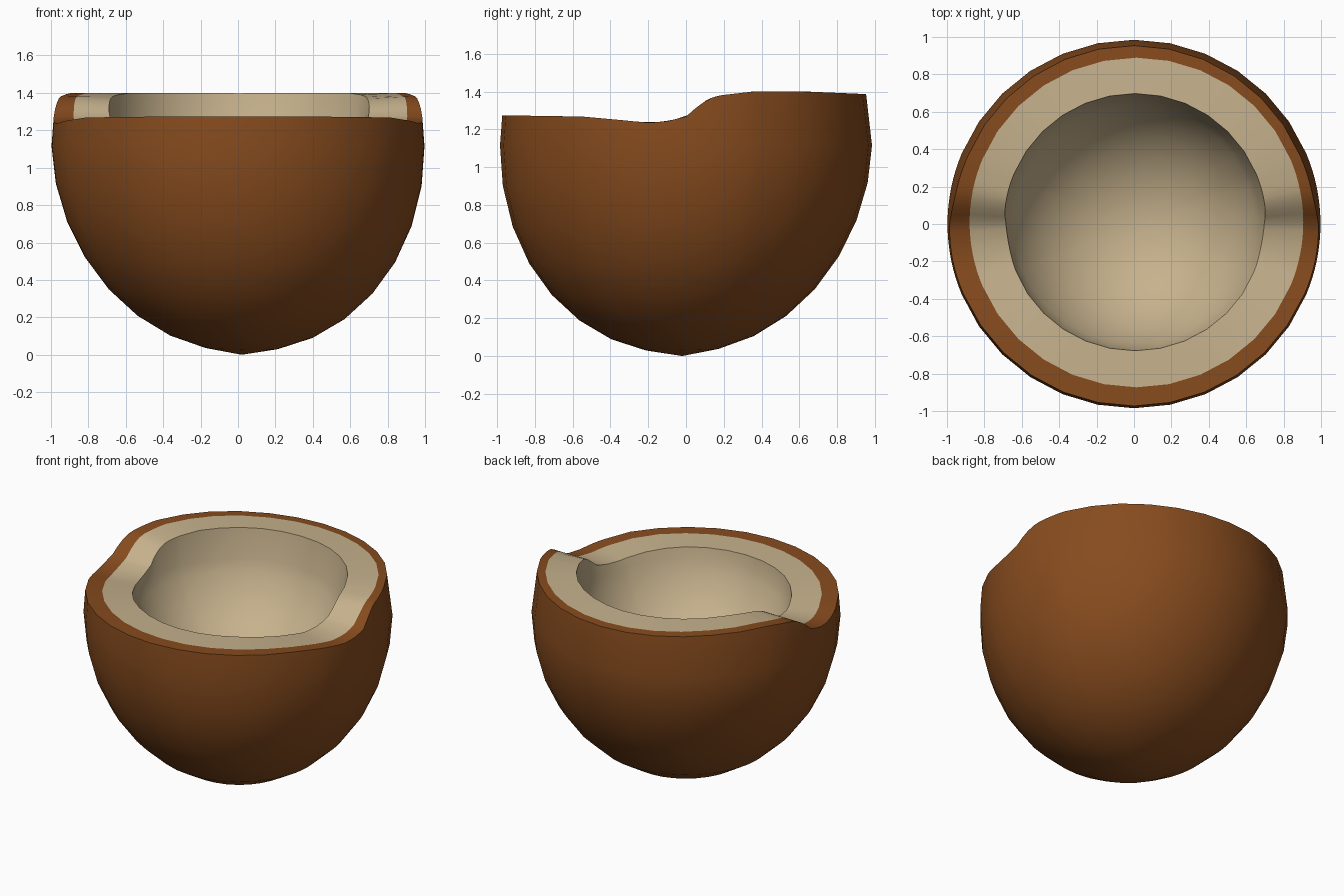
import bpy, bmesh, math

if "Cube" in bpy.data.objects:
    bpy.data.objects.remove(bpy.data.objects["Cube"])

# rim height along y: low front half, step up to the back half
RIM = [(-1.0, 1.275), (-0.55, 1.268), (-0.35, 1.25), (-0.2, 1.235), (-0.1, 1.243),
       (0.0, 1.268), (0.05, 1.312), (0.12, 1.363), (0.18, 1.38), (0.35, 1.40),
       (0.65, 1.40), (1.0, 1.385)]
ZC = 1.115          # height of the widest ring
HOLLOW_R, HOLLOW_Z = 0.70, 1.38   # hemispherical hollow


def rim_z(y):
    y = max(-1.0, min(1.0, y))
    for (a, za), (b, zb) in zip(RIM, RIM[1:]):
        if y <= b:
            return za + (zb - za) * (y - a) / (b - a)
    return RIM[-1][1]


# 32 sides, with finer columns around the two steps
STEP = math.tau / 32
ANGLES = []
for k in range(32):
    near = k in (0, 1, 14, 15, 16, 17, 30, 31)
    ANGLES += [STEP * (k + j / 4) for j in range(4)] if near else [STEP * k]


def uneven(x, y, z):
    """Slight natural unevenness of the lower shell."""
    f = max(0.0, 1 - z / ZC)
    return x + 0.02 * f, y - 0.02 * f, z + 0.012 * (z < 1) + (0.022 * y - 0.016 * x) * min(1, 2 * f)


def ring(bm, r, z, cx=0.0, cy=0.0):
    """Ring of vertices; z=None follows the stepped rim, r may depend on z."""
    out = []
    for a in ANGLES:
        rad = r(rim_z(0.97 * math.sin(a))) if callable(r) else r
        x, y = cx + rad * math.cos(a), cy + 0.988 * rad * math.sin(a)
        out.append(bm.verts.new((x, y, rim_z(y) if z is None else z)))
    return out


def build(name, pole_z, rings, mat, warp=False):
    bm = bmesh.new()
    loops = [ring(bm, *r) for r in rings]
    pole = bm.verts.new((0, 0, pole_z))
    n = len(ANGLES)
    for i in range(n):
        j = (i + 1) % n
        bm.faces.new((pole, loops[0][j], loops[0][i]))
        for lo, hi in zip(loops, loops[1:]):
            bm.faces.new((lo[i], lo[j], hi[j], hi[i]))
    if warp:
        for v in [pole] + [v for loop in loops[:-2] for v in loop]:
            v.co = uneven(*v.co)
        pole.co.z = 0.0
    me = bpy.data.meshes.new(name)
    bm.to_mesh(me)
    bm.free()
    ob = bpy.data.objects.new(name, me)
    bpy.context.collection.objects.link(ob)
    me.materials.append(mat)
    bpy.ops.object.select_all(action='DESELECT')
    ob.select_set(True)
    bpy.context.view_layer.objects.active = ob
    bpy.ops.object.shade_smooth_by_angle(angle=math.radians(35))
    return ob


def material(name, col):
    m = bpy.data.materials.new(name)
    m.diffuse_color = (*col, 1)
    m.use_nodes = True
    m.node_tree.nodes["Principled BSDF"].inputs["Base Color"].default_value = m.diffuse_color
    return m


brown = material("husk brown", (0.24, 0.071, 0.013))
cream = material("flesh cream", (0.565, 0.443, 0.265))

EDGE = (0.892, None, 0.013, 0.008)     # where brown rim meets cream rim


def husk_r(z):
    return 0.995 * math.sqrt(max(0.0, 1 - ((z - ZC) / 1.12) ** 2))


def hollow_r(z):
    return math.sqrt(HOLLOW_R ** 2 - (HOLLOW_Z - z) ** 2)


# outer shell, from the bottom up and over onto the rim
shell = [(0.997 * math.sin(k * STEP), ZC - ZC * math.cos(k * STEP)) for k in range(1, 9)]
build("husk", 0.0, shell + [(husk_r, None), EDGE], brown, warp=True)

# hollow and cream rim (cavity normals face inward)
hollow = [(HOLLOW_R * math.sin(k * STEP), HOLLOW_Z - HOLLOW_R * math.cos(k * STEP))
          for k in range(1, 7)]
hollow += [(hollow_r(1.19), 1.19), (hollow_r, None, 0.006, 0.006)]
flesh = build("flesh", HOLLOW_Z - HOLLOW_R, hollow + [EDGE], cream)
flesh.data.flip_normals()
